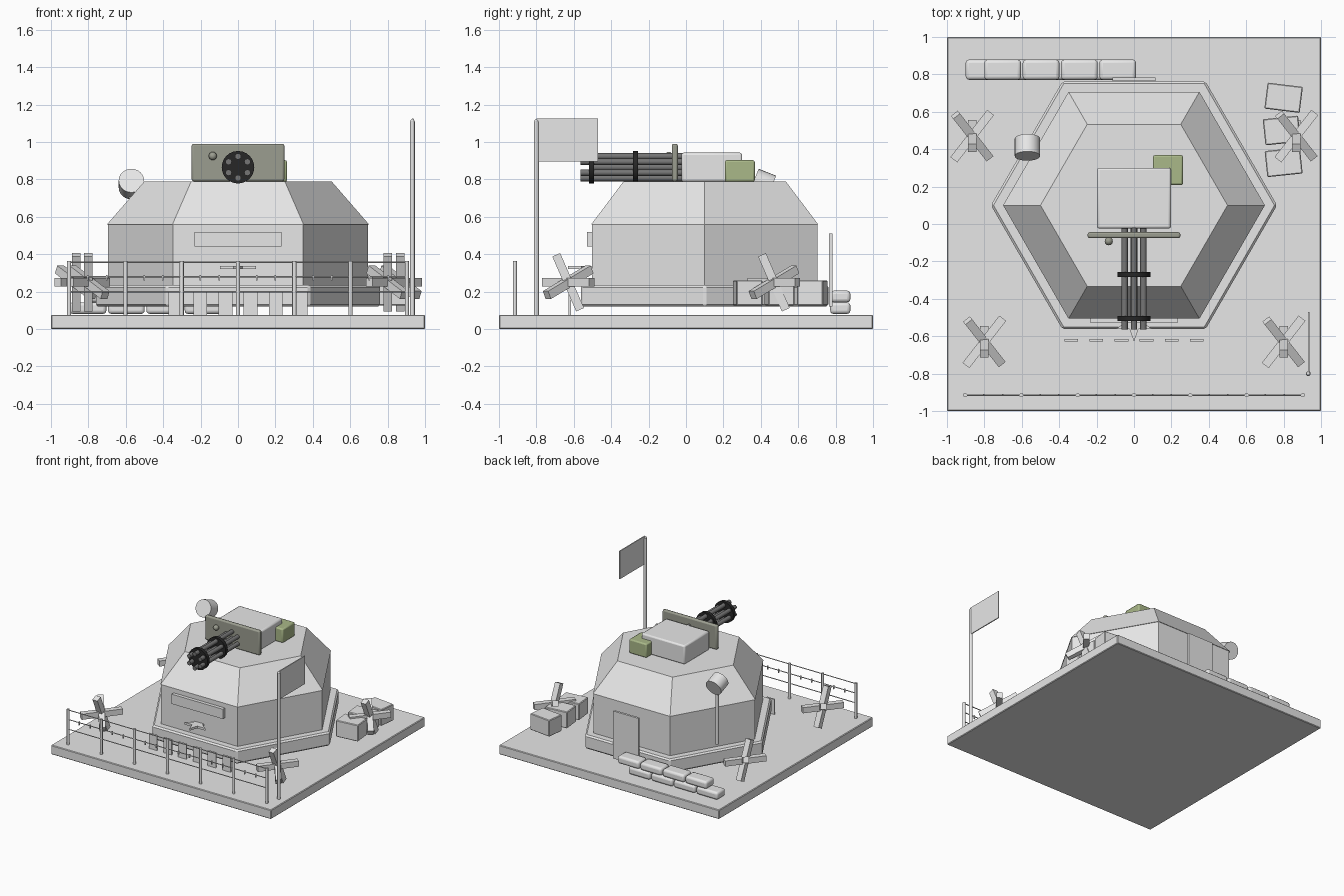
import bpy, bmesh, math
from mathutils import Vector, Matrix

if "Cube" in bpy.data.objects:
    bpy.data.objects.remove(bpy.data.objects["Cube"], do_unlink=True)


def material(name, r, g, b):
    m = bpy.data.materials.new(name)
    m.use_nodes = True
    m.diffuse_color = (r, g, b, 1)
    m.node_tree.nodes["Principled BSDF"].inputs["Base Color"].default_value = (r, g, b, 1)
    return m


CONCRETE = material("pale grey", 0.8, 0.8, 0.8)
SHIELD = material("shield grey green", 0.33, 0.34, 0.28)
OLIVE = material("olive", 0.4, 0.48, 0.25)
STEEL = material("barrel steel", 0.18, 0.18, 0.18)
BLACK = material("black", 0.02, 0.02, 0.02)


def finish(bm, name, mat, bevel=0, segments=1, smooth=False):
    bmesh.ops.recalc_face_normals(bm, faces=bm.faces)
    me = bpy.data.meshes.new(name)
    bm.to_mesh(me)
    bm.free()
    me.materials.append(mat)
    ob = bpy.data.objects.new(name, me)
    bpy.context.collection.objects.link(ob)
    if bevel:
        mod = ob.modifiers.new("Bevel", "BEVEL")
        mod.width, mod.segments = bevel, segments
    if smooth:
        bpy.ops.object.select_all(action="DESELECT")
        ob.select_set(True)
        bpy.context.view_layer.objects.active = ob
        bpy.ops.object.shade_smooth_by_angle(angle=math.radians(35))
    return ob


def box(name, center, size, mat=CONCRETE, rot=None, bevel=0, segments=1):
    bm = bmesh.new()
    bmesh.ops.create_cube(bm, size=1)
    turn = rot if rot else Matrix.Identity(4)
    bm.transform(Matrix.Translation(center) @ turn @ Matrix.Diagonal((*size, 1)))
    return finish(bm, name, mat, bevel, segments, smooth=segments > 1)


def rod(name, a, b, radius, mat=CONCRETE, sides=12):
    a, b = Vector(a), Vector(b)
    bm = bmesh.new()
    bmesh.ops.create_cone(bm, cap_ends=True, segments=sides, radius1=radius,
                          radius2=radius, depth=(b - a).length)
    turn = (b - a).to_track_quat("Z", "Y").to_matrix().to_4x4()
    bm.transform(Matrix.Translation((a + b) / 2) @ turn)
    return finish(bm, name, mat, smooth=sides > 8)


def ball(name, center, radius, mat):
    bm = bmesh.new()
    bmesh.ops.create_uvsphere(bm, u_segments=12, v_segments=8, radius=radius)
    bm.transform(Matrix.Translation(center))
    return finish(bm, name, mat, smooth=True)


def hex_tiers(name, tiers, bevel=0):
    """Six-sided solid from (radius, height) tiers, around the bunker centre."""
    bm = bmesh.new()
    rings = [[bm.verts.new((r * math.cos(k * math.pi / 3), 0.1 + r * math.sin(k * math.pi / 3), z))
              for k in range(6)] for r, z in tiers]
    bm.faces.new(rings[0])
    bm.faces.new(rings[-1])
    for low, high in zip(rings, rings[1:]):
        for k in range(6):
            n = (k + 1) % 6
            bm.faces.new((low[k], low[n], high[n], high[k]))
    return finish(bm, name, CONCRETE, bevel)


# Ground slab and bunker
box("ground_slab", (0, 0, 0.038), (2, 2, 0.076), bevel=0.005)
hex_tiers("plinth", [(0.765, 0.12), (0.765, 0.235)], bevel=0.012)
hex_tiers("bunker_walls", [(0.695, 0.2), (0.695, 0.56)])
hex_tiers("bunker_roof", [(0.7, 0.56), (0.5, 0.79)])
box("vision_slit", (0, -0.515, 0.48), (0.465, 0.03, 0.08))
box("rear_door", (0, 0.774, 0.315), (0.23, 0.018, 0.39))

# Flat star-shaped bracket below the slit
bm = bmesh.new()
tips = []
for k in range(10):
    r = 0.04 if k % 2 else 0.1
    a = -math.pi / 2 + k * math.pi / 5
    tips.append(bm.verts.new((r * math.cos(a), -0.53 + r * math.sin(a), 0.32)))
star = bm.faces.new(tips)
top = bmesh.ops.extrude_face_region(bm, geom=[star])["geom"]
bmesh.ops.translate(bm, vec=(0, 0, 0.018), verts=[v for v in top if isinstance(v, bmesh.types.BMVert)])
finish(bm, "star_bracket", CONCRETE)

# Turret, shield and olive ammunition box
box("turret_box", (0, 0.138, 0.865), (0.395, 0.325, 0.155), bevel=0.012, segments=2)
box("gun_shield", (0, -0.06, 0.89), (0.495, 0.032, 0.2), SHIELD, bevel=0.01, segments=2)
box("ammo_box", (0.182, 0.288, 0.845), (0.16, 0.16, 0.115), OLIVE, bevel=0.01, segments=2)
ball("gun_sight", (-0.135, -0.092, 0.925), 0.022, SHIELD)

# Rotary gun
GUN_Z = 0.865
for k in range(6):
    a = math.pi / 2 + k * math.pi / 3
    x, z = 0.058 * math.cos(a), GUN_Z + 0.058 * math.sin(a)
    rod("barrel", (x, 0, z), (x, -0.565, z), 0.017, STEEL)
for y in (-0.27, -0.505):
    rod("barrel_collar", (0, y + 0.014, GUN_Z), (0, y - 0.014, GUN_Z), 0.087, BLACK, 24)
rod("gun_spindle", (0, 0, GUN_Z), (0, -0.5, GUN_Z), 0.02, STEEL)

# Searchlight drum on its pole
axis = Vector((0, -0.93, 0.37)) * 0.05
drum = Vector((-0.57, 0.41, 0.775))
rod("searchlight", drum - axis, drum + axis, 0.068, sides=24)
rod("searchlight_pole", (-0.57, 0.41, 0.28), drum, 0.013)

# Flag and pole
rod("flag_pole", (0.932, -0.8, 0.07), (0.932, -0.8, 1.11), 0.013)
ball("pole_cap", (0.932, -0.8, 1.112), 0.011, CONCRETE)
box("flag", (0.935, -0.635, 1.01), (0.008, 0.33, 0.23))

# Wire fence along the front
posts = [-0.903 + k * 0.301 for k in range(7)]
for x in posts:
    rod("fence_post", (x, -0.915, 0.07), (x, -0.915, 0.365), 0.011)
for z in (0.358, 0.28, 0.2):
    rod("fence_wire", (posts[0], -0.915, z), (posts[-1], -0.915, z), 0.004, sides=6)
for x in posts[:-1]:
    for part in (1, 2):
        box("wire_barb", (x + part * 0.1, -0.915, 0.275), (0.008, 0.01, 0.03))

# Short upright planks before the bunker
for k in range(6):
    box("plank", (-0.335 + k * 0.134, -0.622, 0.137), (0.073, 0.012, 0.125))

# Crossed-beam barriers
for cx, cy in ((-0.865, 0.47), (0.868, 0.47), (-0.8, -0.63), (0.8, -0.63)):
    for direction in ((0.616, 0.79, 0), (-0.55, 0.7, 0.42), (0, -0.4, 0.92)):
        turn = Vector(direction).to_track_quat("Z", "Y").to_matrix().to_4x4()
        box("barrier_beam", (cx, cy, 0.25), (0.046, 0.046, 0.32), rot=turn)

# Sandbag wall: two staggered rows
for row in range(2):
    for k in range(4):
        box("sandbag", (-0.802 + row * 0.1 + k * 0.205, 0.825, 0.112 + row * 0.062),
            (0.196, 0.108, 0.062), bevel=0.018, segments=3)

# Crates
for x, y, angle in ((0.8, 0.675, -7), (0.79, 0.5, 6), (0.8, 0.33, 6)):
    box("crate", (x, y, 0.193), (0.19, 0.14, 0.135),
        rot=Matrix.Rotation(math.radians(angle), 4, "Z"), bevel=0.005)
